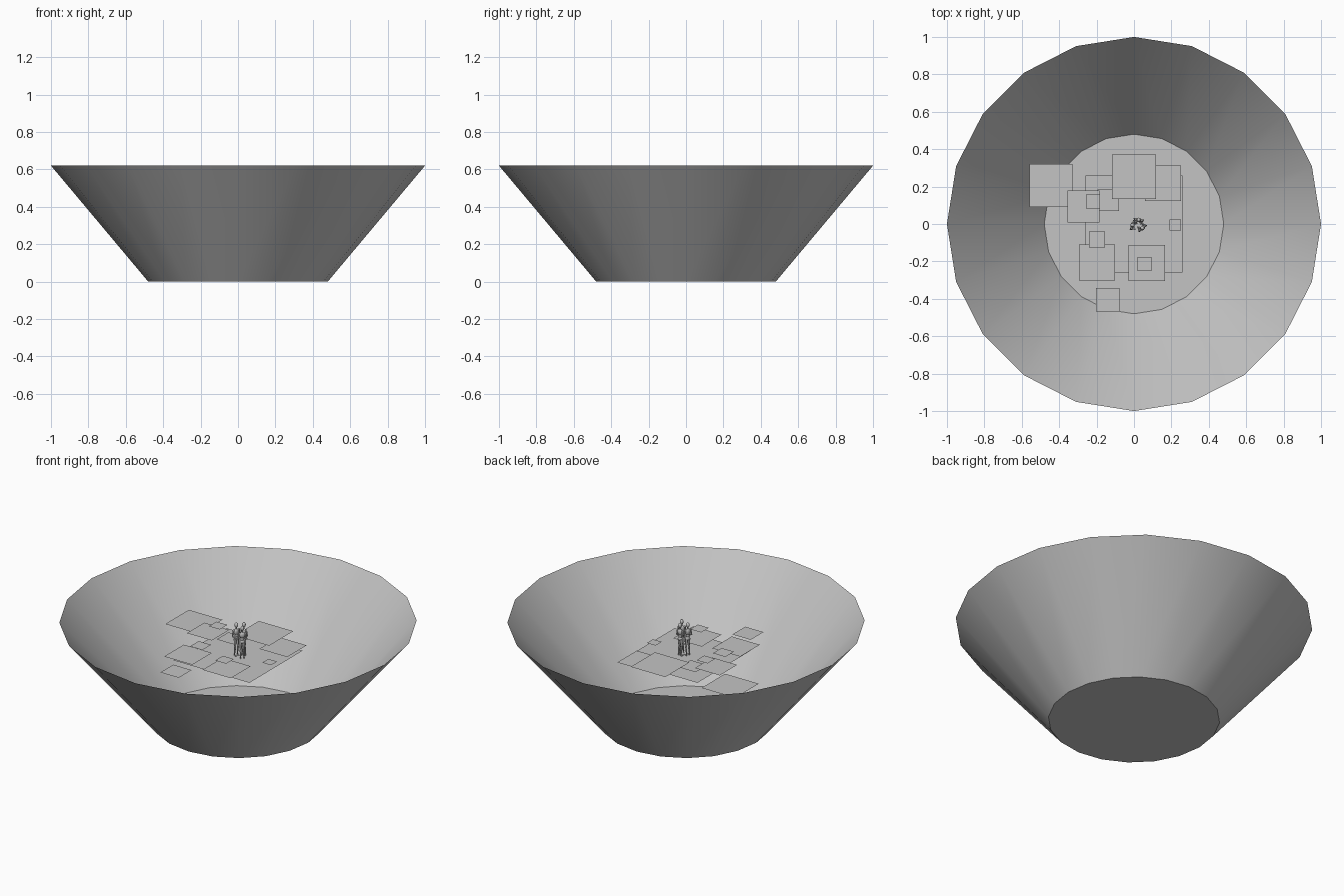
import bpy, bmesh, math
from mathutils import Vector, Matrix

cube = bpy.data.objects.get("Cube")
if cube:
    bpy.data.objects.remove(cube, do_unlink=True)

grey = bpy.data.materials.new("plain_grey")
grey.use_nodes = True
tone = (0.55, 0.55, 0.55, 1)
grey.diffuse_color = tone
grey.node_tree.nodes["Principled BSDF"].inputs["Base Color"].default_value = tone


def finish(name, bm, smooth=None):
    mesh = bpy.data.meshes.new(name)
    bm.to_mesh(mesh)
    bm.free()
    mesh.materials.append(grey)
    obj = bpy.data.objects.new(name, mesh)
    bpy.context.collection.objects.link(obj)
    if smooth:
        bpy.ops.object.select_all(action='DESELECT')
        obj.select_set(True)
        bpy.context.view_layer.objects.active = obj
        bpy.ops.object.shade_smooth_by_angle(angle=math.radians(smooth))
    return obj


# Open bowl: twenty-sided sloping wall and flat floor
SIDES, BASE_R, RIM_R, HEIGHT = 20, 0.48, 1.0, 0.62
bm = bmesh.new()


def ring(radius, z):
    steps = [math.tau * i / SIDES for i in range(SIDES)]
    return [bm.verts.new((radius * math.cos(a), radius * math.sin(a), z)) for a in steps]


base, rim = ring(BASE_R, 0), ring(RIM_R, HEIGHT)
bm.faces.new(reversed(base))
for i in range(SIDES):
    j = (i + 1) % SIDES
    bm.faces.new((base[i], base[j], rim[j], rim[i]))
finish("bowl", bm, 30)

# Floating square platforms: centre x, centre y, side, height
GROUND = 0.41
platforms = [
    (0, 0, 0.52, GROUND),
    (-0.445, 0.205, 0.23, 0.42),
    (-0.27, 0.093, 0.17, 0.45),
    (0, 0.253, 0.236, 0.45),
    (0.155, 0.218, 0.19, 0.42),
    (-0.22, 0.12, 0.075, 0.49),
    (-0.138, 0.128, 0.115, 0.43),
    (0.22, -0.005, 0.06, 0.43),
    (-0.198, -0.083, 0.085, 0.45),
    (-0.198, -0.205, 0.192, 0.44),
    (-0.14, -0.405, 0.125, 0.43),
    (0.068, -0.208, 0.194, 0.43),
    (0.057, -0.213, 0.075, 0.48),
]
for n, (x, y, side, z) in enumerate(platforms):
    bm = bmesh.new()
    bmesh.ops.create_grid(bm, x_segments=1, y_segments=1, size=side / 2,
                          matrix=Matrix.Translation((x, y, z)))
    finish(f"platform_{n + 1}", bm)


# Slender standing figures built from tapered limbs and rounded masses
def limb(bm, start, end, r1, r2):
    a, b = Vector(start), Vector(end)
    axis = b - a
    turn = axis.to_track_quat('Z', 'Y').to_matrix().to_4x4()
    bmesh.ops.create_cone(bm, cap_ends=True, segments=10, radius1=r1, radius2=r2,
                          depth=axis.length,
                          matrix=Matrix.Translation((a + b) / 2) @ turn)


def mass(bm, centre, size):
    bmesh.ops.create_uvsphere(bm, u_segments=12, v_segments=8, radius=1,
                              matrix=Matrix.Translation(centre) @ Matrix.Diagonal((*size, 1)))


def figure(name, x, y, heading):
    bm = bmesh.new()
    mass(bm, (0, 0, 0.188), (0.010, 0.012, 0.015))     # head
    limb(bm, (0, 0, 0.16), (0, 0, 0.18), 0.005, 0.004)  # neck
    mass(bm, (0, 0, 0.147), (0.017, 0.011, 0.02))      # chest
    mass(bm, (0, 0, 0.125), (0.011, 0.008, 0.018))     # waist
    mass(bm, (0, 0, 0.107), (0.015, 0.011, 0.013))     # hips
    for s in (-1, 1):
        hip, knee, ankle = (s * 0.008, 0, 0.105), (s * 0.009, -0.003, 0.056), (s * 0.01, 0.003, 0.006)
        limb(bm, hip, knee, 0.008, 0.005)
        limb(bm, knee, ankle, 0.006, 0.003)
        mass(bm, (s * 0.01, -0.005, 0.004), (0.004, 0.011, 0.004))
        shoulder, elbow, hand = (s * 0.018, 0, 0.158), (s * 0.024, 0.003, 0.125), (s * 0.016, -0.018, 0.115)
        mass(bm, shoulder, (0.006, 0.006, 0.006))
        limb(bm, shoulder, elbow, 0.005, 0.004)
        limb(bm, elbow, hand, 0.004, 0.003)
        mass(bm, hand, (0.004, 0.006, 0.004))
    obj = finish(name, bm, 60)
    obj.location = (x, y, GROUND)
    obj.rotation_euler.z = math.radians(heading)


figure("figure_back", 0.025, 0.022, -10)
figure("figure_right", -0.008, -0.006, 70)
figure("figure_front", 0.045, -0.022, 220)
